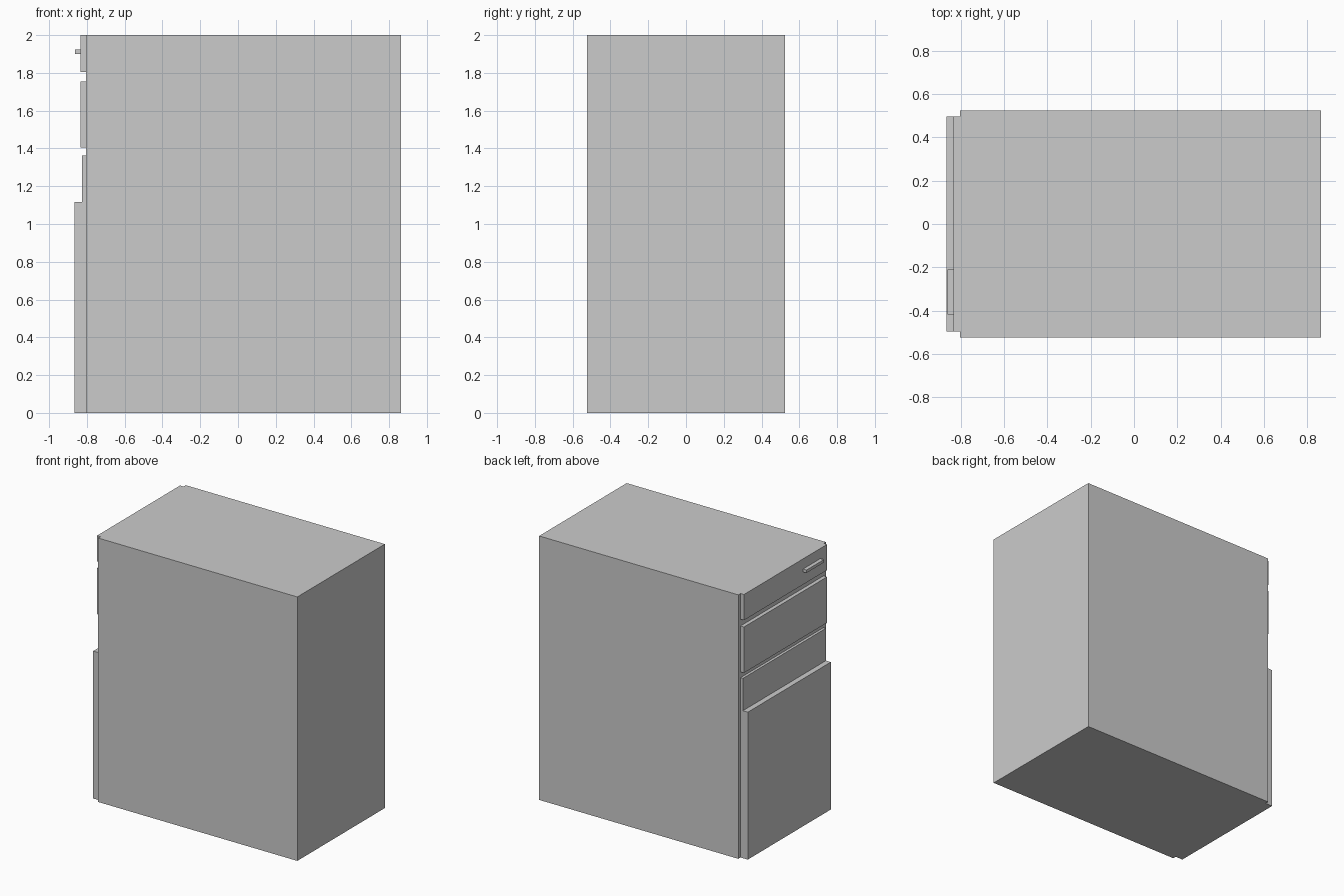
import bpy
import bmesh
from mathutils import Vector

if "Cube" in bpy.data.objects:
    bpy.data.objects.remove(bpy.data.objects["Cube"])


def box(name, x, y, z):
    """Box spanning the given (min, max) ranges."""
    bm = bmesh.new()
    bmesh.ops.create_cube(bm, size=1)
    for v in bm.verts:
        v.co = Vector([r[0] + (c + 0.5) * (r[1] - r[0])
                       for c, r in zip(v.co, (x, y, z))])
    mesh = bpy.data.meshes.new(name)
    bm.to_mesh(mesh)
    bm.free()
    obj = bpy.data.objects.new(name, mesh)
    bpy.context.collection.objects.link(obj)
    return obj


FACE = -0.805          # plane of the cabinet front
PANEL_Y = (-0.497, 0.497)

# Main cabinet
box("cabinet_body", (FACE, 0.864), (-0.524, 0.524), (0, 2))

# Drawer and door fronts: name, protruding plane, height range
panels = [
    ("top_drawer_front", -0.834, (1.805, 2.0)),
    ("middle_drawer_front", -0.834, (1.406, 1.754)),
    ("lower_drawer_front", -0.825, (1.117, 1.362)),
    ("bottom_door", -0.866, (0.0, 1.117)),
]
for name, front, z in panels:
    box(name, (front, FACE), PANEL_Y, z)

# Handle on the top drawer
box("drawer_handle", (-0.863, -0.834), (-0.418, -0.21), (1.901, 1.923))
